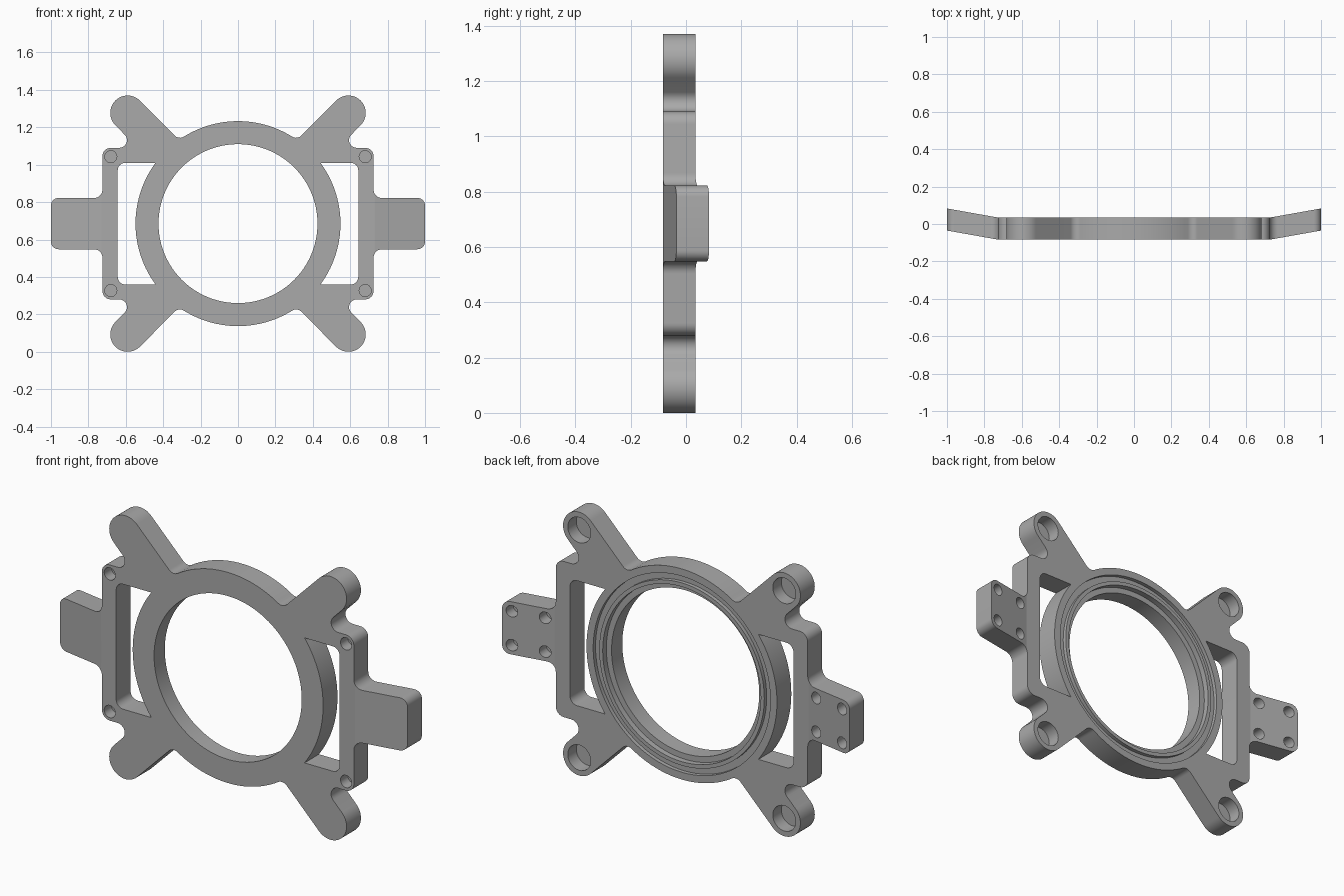
import bpy, bmesh
from math import sin, cos, tan, atan2, pi, radians
from mathutils import Vector

old = bpy.data.objects.get("Cube")
if old:
    bpy.data.objects.remove(old, do_unlink=True)

MID = 0.685                    # height of the ring centre
FRONT, BACK = -0.083, 0.035    # plate faces
RING = 0.548                   # outer ring radius
BEND, SLOPE = 0.73, 0.178      # side tabs lean backward beyond this x


def arc(cx, cz, r, start, end, n):
    """Points on an arc, angles in degrees."""
    angles = [radians(start + (end - start) * i / n) for i in range(n + 1)]
    return [(cx + r * cos(a), cz + r * sin(a), 0) for a in angles]


def fillet(points, n=8):
    """Round each (x, z, radius) corner of a closed outline."""
    out = []
    for i, (x, z, r) in enumerate(points):
        b = Vector((x, z))
        if not r:
            out.append(b)
            continue
        u = (Vector(points[i - 1][:2]) - b).normalized()
        v = (Vector(points[(i + 1) % len(points)][:2]) - b).normalized()
        half = u.angle(v) / 2
        centre = b + (u + v).normalized() * r / sin(half)
        s = b + u * r / tan(half) - centre
        turn = pi - 2 * half
        if u.x * v.y - u.y * v.x > 0:
            turn = -turn
        a0 = atan2(s.y, s.x)
        for k in range(n + 1):
            a = a0 + turn * k / n
            out.append(centre + r * Vector((cos(a), sin(a))))
    return out


def extrude(bm, outline, y0, y1):
    """Solid prism from an x-z outline."""
    rings = [[bm.verts.new((p[0], y, p[1] + MID)) for p in outline] for y in (y0, y1)]
    bm.faces.new(rings[0])
    bm.faces.new(rings[1])
    for i in range(len(outline)):
        bm.faces.new((rings[0][i - 1], rings[0][i], rings[1][i], rings[1][i - 1]))


def revolve(bm, profile, x=0, z=0, n=32, closed=False):
    """Turn an (r, y) profile about an axis along y."""
    rings = [[bm.verts.new((x + r * cos(2 * pi * i / n), y, MID + z + r * sin(2 * pi * i / n)))
              for i in range(n)] for r, y in profile]
    pairs = list(zip(rings, rings[1:]))
    if closed:
        pairs.append((rings[-1], rings[0]))
    else:
        bm.faces.new(rings[0])
        bm.faces.new(rings[-1])
    for a, b in pairs:
        for i in range(n):
            bm.faces.new((a[i - 1], a[i], b[i], b[i - 1]))


def make_object(name, bm):
    bmesh.ops.recalc_face_normals(bm, faces=bm.faces[:])
    mesh = bpy.data.meshes.new(name)
    bm.to_mesh(mesh)
    bm.free()
    ob = bpy.data.objects.new(name, mesh)
    bpy.context.collection.objects.link(ob)
    return ob


# Plate outline: one quarter holding tab, side rail, arm and ring, then mirrored
quarter = [(1, 0.137, 0.04), (0.725, 0.137, 0.045), (0.725, 0.405, 0.045),
           (0.537, 0.405, 0.041)]
quarter += arc(0.59, 0.592, 0.093, -45, 135, 24)
quarter += [(0.316, 0.448, 0.04)] + arc(0, 0, RING, 60, 88, 8)
half = quarter + [(-x, z, r) for x, z, r in reversed(quarter)]
outline = half + [(x, -z, r) for x, z, r in reversed(half)]
bm = bmesh.new()
extrude(bm, fillet(outline), FRONT, BACK)
frame = make_object("mounting_frame", bm)

# Openings and recesses
bm = bmesh.new()
revolve(bm, [(0.425, -0.2), (0.425, 0.005), (0.455, 0.005), (0.455, 0.2)], n=96)
revolve(bm, [(0.475, 0.015), (0.51, 0.015), (0.51, 0.2), (0.475, 0.2)], n=96, closed=True)
window = arc(0, 0, RING, -36.4, 36.4, 20) + [(0.643, 0.325, 0.04), (0.643, -0.325, 0.04)]
for sx in (1, -1):
    extrude(bm, [(sx * p.x, p.y) for p in fillet(window)], -0.2, 0.2)
    for sz in (1, -1):
        # Arm tip pocket, rail hole and tab holes
        revolve(bm, [(0.066, BACK - 0.07), (0.066, 0.2)], sx * 0.59, sz * 0.592)
        revolve(bm, [(0.032, -0.2), (0.032, FRONT + 0.06)], sx * 0.68, sz * 0.358)
        for x in (0.78, 0.95):
            revolve(bm, [(0.03, BACK - 0.06), (0.03, 0.2)], sx * x, sz * 0.088, n=24)
cutter = make_object("opening_cutter", bm)
cutter.hide_render = True

cut = frame.modifiers.new("openings", 'BOOLEAN')
cut.operation = 'DIFFERENCE'
cut.solver = 'EXACT'
cut.object = cutter
bpy.context.view_layer.update()
result = bpy.data.meshes.new_from_object(
    frame.evaluated_get(bpy.context.evaluated_depsgraph_get()))
frame.modifiers.clear()
frame.data = result
bpy.data.objects.remove(cutter, do_unlink=True)

# Lean the side tabs backward
bm = bmesh.new()
bm.from_mesh(frame.data)
for sx in (1, -1):
    bmesh.ops.bisect_plane(bm, geom=bm.verts[:] + bm.edges[:] + bm.faces[:],
                           plane_co=(sx * BEND, 0, 0), plane_no=(1, 0, 0))
for v in bm.verts:
    v.co.y += SLOPE * max(0, abs(v.co.x) - BEND)
bm.to_mesh(frame.data)
bm.free()

# Grey material
grey = bpy.data.materials.new("plain_grey")
grey.use_nodes = True
colour = (0.4, 0.4, 0.4, 1)
grey.diffuse_color = colour
grey.node_tree.nodes["Principled BSDF"].inputs["Base Color"].default_value = colour
frame.data.materials.clear()
frame.data.materials.append(grey)

bpy.ops.object.select_all(action='DESELECT')
frame.select_set(True)
bpy.context.view_layer.objects.active = frame
bpy.ops.object.shade_smooth_by_angle(angle=radians(30))
